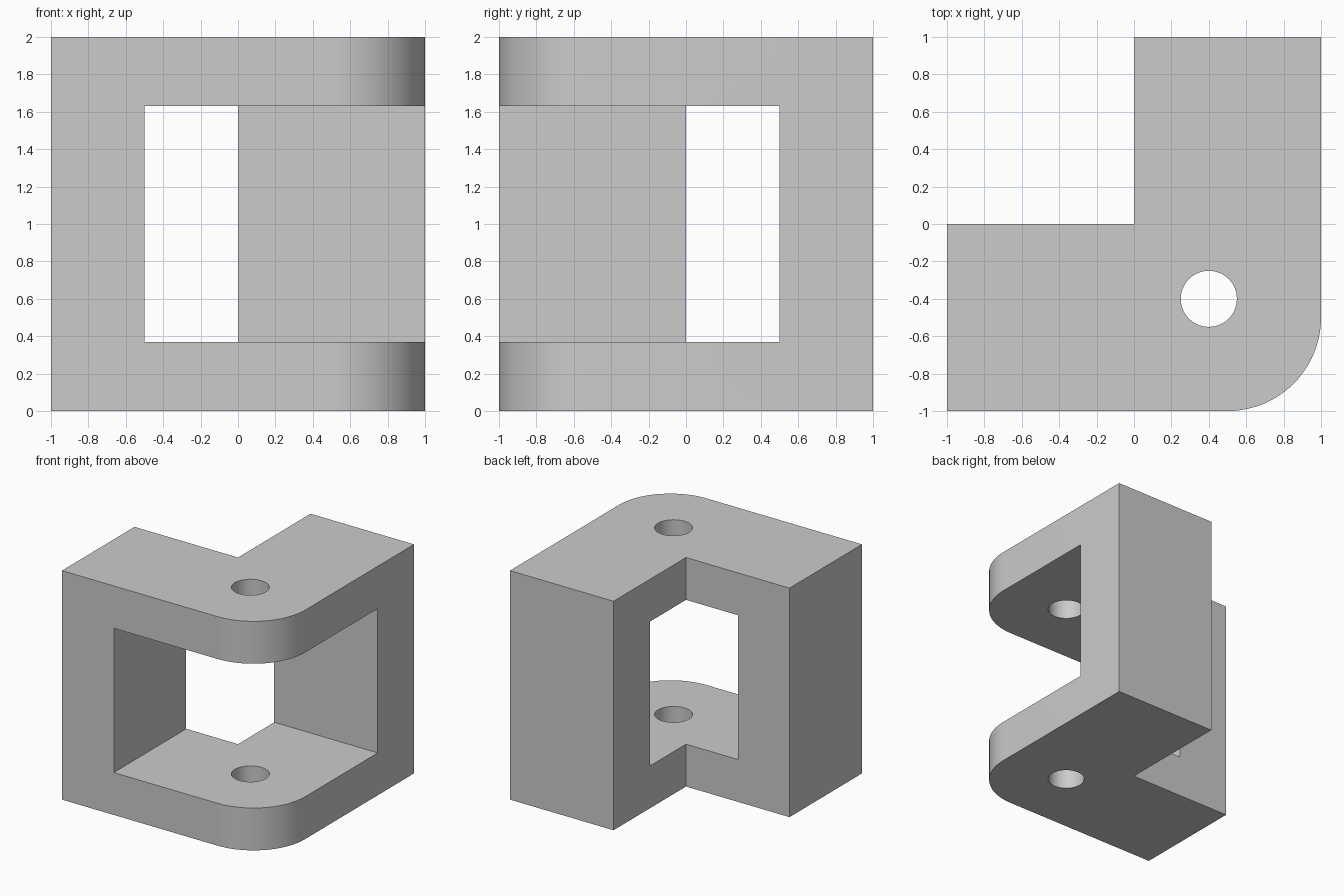
import bpy, bmesh
from math import sin, cos, pi

cube = bpy.data.objects.get("Cube")
if cube:
    bpy.data.objects.remove(cube, do_unlink=True)

HEIGHT = 2.0
PLATE = 0.37          # thickness of top and bottom plates
RADIUS = 0.5          # rounded outer corner
STEPS = 24

grey = bpy.data.materials.new("plain grey")
grey.use_nodes = True
grey.diffuse_color = (0.6, 0.6, 0.6, 1)
grey.node_tree.nodes["Principled BSDF"].inputs["Base Color"].default_value = (0.6, 0.6, 0.6, 1)


def prism(name, outline, z0, z1):
    """Extrude a counter-clockwise xy outline from z0 to z1."""
    bm = bmesh.new()
    base = bm.faces.new([bm.verts.new((x, y, z0)) for x, y in outline])
    top = bmesh.ops.extrude_face_region(bm, geom=[base], use_keep_orig=True)
    for v in top["geom"]:
        if isinstance(v, bmesh.types.BMVert):
            v.co.z = z1
    bmesh.ops.recalc_face_normals(bm, faces=bm.faces)
    mesh = bpy.data.meshes.new(name)
    bm.to_mesh(mesh)
    bm.free()
    mesh.materials.append(grey)
    obj = bpy.data.objects.new(name, mesh)
    bpy.context.collection.objects.link(obj)
    return obj


def arc(cx, cy, r, start, end, steps):
    return [(cx + r * cos(start + (end - start) * i / steps),
             cy + r * sin(start + (end - start) * i / steps)) for i in range(steps + 1)]


# L-shaped block with a rounded outer corner
corner = arc(1 - RADIUS, RADIUS - 1, RADIUS, -pi / 2, 0, STEPS)
bracket = prism("corner_bracket",
                [(-1, -1)] + corner + [(1, 1), (0, 1), (0, 0), (-1, 0)], 0, HEIGHT)

# Cutters: corner window between the plates, and the pin hole through both
window = prism("window_cutter", [(-0.5, -1.5), (1.5, -1.5), (1.5, 0.5), (-0.5, 0.5)],
               PLATE, HEIGHT - PLATE)
hole = prism("pin_hole_cutter", arc(0.4, -0.4, 0.15, 0, 2 * pi, 48)[:-1], -0.5, HEIGHT + 0.5)

bpy.ops.object.select_all(action='DESELECT')
bpy.context.view_layer.objects.active = bracket
bracket.select_set(True)
for cutter in (window, hole):
    cutter.hide_render = True
    mod = bracket.modifiers.new(cutter.name, 'BOOLEAN')
    mod.operation = 'DIFFERENCE'
    mod.solver = 'EXACT'
    mod.object = cutter
    bpy.ops.object.modifier_apply(modifier=mod.name)
    bpy.data.objects.remove(cutter, do_unlink=True)

bpy.ops.object.shade_smooth_by_angle(angle=pi / 6)
